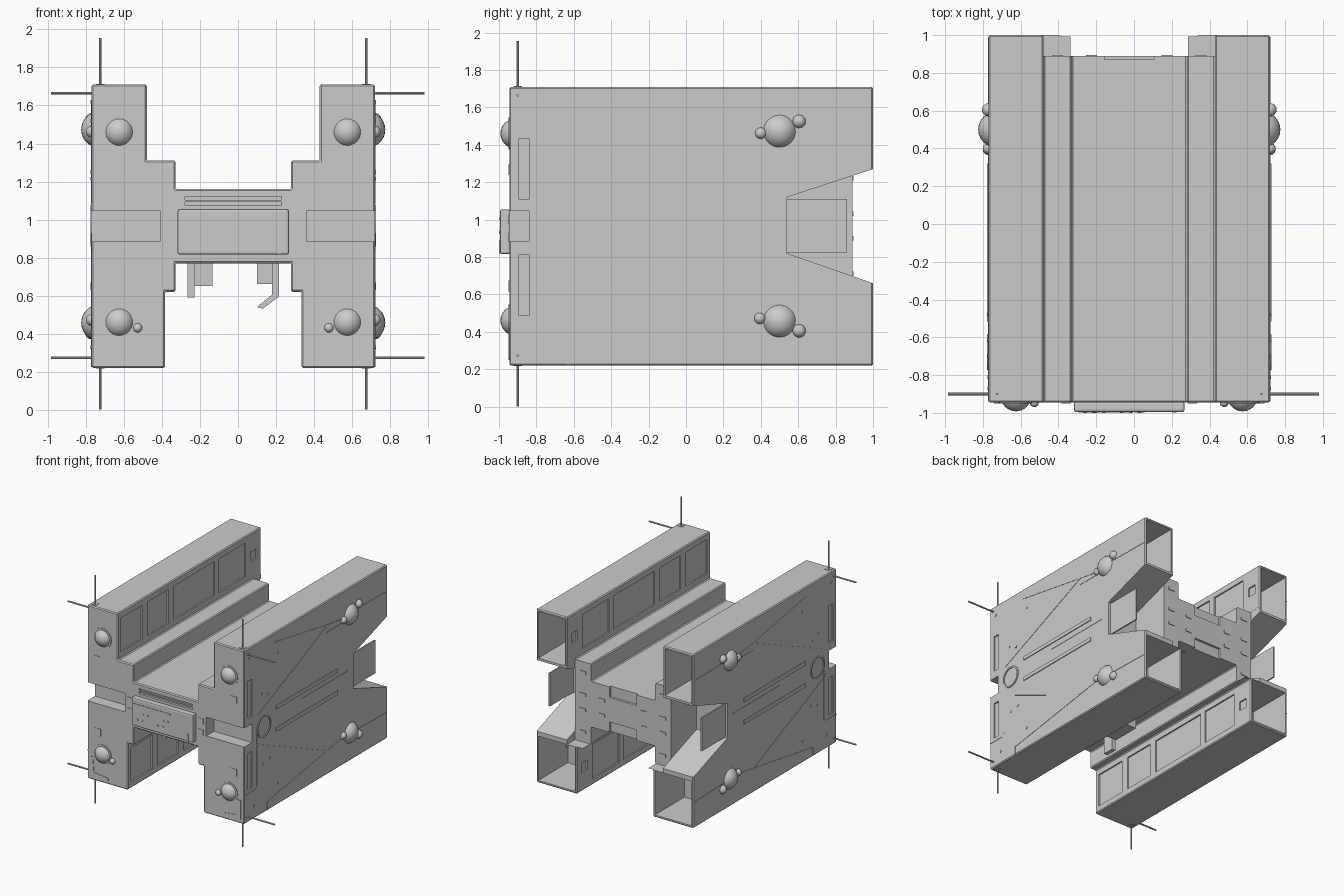
import bpy, bmesh, math
from mathutils import Matrix, Vector

CX = -0.025          # hull centre line
HW = 0.745           # hull half width
FRONT, BACK = -0.945, 1.0
MIDZ = 0.965

hull_grey = bpy.data.materials.new("hull_grey")
hull_grey.diffuse_color = (0.6, 0.6, 0.6, 1)


def finish(name, bm, smooth=False):
    bmesh.ops.recalc_face_normals(bm, faces=bm.faces)
    me = bpy.data.meshes.new(name)
    bm.to_mesh(me)
    bm.free()
    me.materials.append(hull_grey)
    ob = bpy.data.objects.new(name, me)
    ob.location.x = CX
    bpy.context.collection.objects.link(ob)
    if smooth:
        for p in me.polygons:
            p.use_smooth = len(p.vertices) < 5
    return ob


def box(bm, x0, x1, y0, y1, z0, z1):
    m = Matrix.Translation(((x0 + x1) / 2, (y0 + y1) / 2, (z0 + z1) / 2))
    m = m @ Matrix.Diagonal((abs(x1 - x0), abs(y1 - y0), abs(z1 - z0), 1))
    bmesh.ops.create_cube(bm, size=1, matrix=m)


def prism(bm, pts, a, b, axis):
    """Extrude a 2D outline from a to b along axis ('x': pts are y,z; 'y': pts are x,z)."""
    def co(p, t):
        return (t, p[0], p[1]) if axis == 'x' else (p[0], t, p[1])
    v0 = [bm.verts.new(co(p, a)) for p in pts]
    v1 = [bm.verts.new(co(p, b)) for p in pts]
    bm.faces.new(v0)
    bm.faces.new(v1[::-1])
    n = len(pts)
    for i in range(n):
        bm.faces.new((v0[i], v0[(i + 1) % n], v1[(i + 1) % n], v1[i]))


def rod(bm, a, b, r, seg=8):
    a, b = Vector(a), Vector(b)
    d = b - a
    m = Matrix.Translation((a + b) / 2) @ d.to_track_quat('Z', 'Y').to_matrix().to_4x4()
    bmesh.ops.create_cone(bm, cap_ends=True, segments=seg, radius1=r, radius2=r,
                          depth=d.length, matrix=m)


def ball(bm, p, r):
    bmesh.ops.create_uvsphere(bm, u_segments=24, v_segments=16, radius=r,
                              matrix=Matrix.Translation(p))


# Hull: H-shaped outline run front to back
half = [(0.305, 1.16), (0.305, 1.31), (0.455, 1.31), (0.455, 1.71), (HW, 1.71),
        (HW, 0.22), (0.36, 0.22), (0.36, 0.62), (0.305, 0.62), (0.305, 0.77)]
bm = bmesh.new()
prism(bm, half + [(-x, z) for x, z in reversed(half)], FRONT, BACK, 'y')
hull = finish("hull", bm)
bev = hull.modifiers.new("soft_edges", 'BEVEL')
bev.width, bev.segments = 0.008, 1


def cut(name, bm):
    c = finish(name, bm)
    c.hide_render = True
    c.hide_set(True)
    c.display_type = 'WIRE'
    mod = hull.modifiers.new(name, 'BOOLEAN')
    mod.operation, mod.solver, mod.object = 'DIFFERENCE', 'EXACT', c


# Rear gap between the legs, behind the centre block
bm = bmesh.new()
box(bm, -0.456, 0.456, 0.89, 1.1, 0.621, 1.32)
cut("rear_gap_cutter", bm)

# Flared notches in the sides, front slots, hollow leg ends, inset panels
bm = bmesh.new()
for s in (-1, 1):
    prism(bm, [(0.54, 0.82), (0.54, 1.12), (1.1, 1.303), (1.1, 0.625)], s * 0.455, s * 0.9, 'x')
    box(bm, s * 0.385, s * 0.9, -1.1, -0.84, 0.885, 1.045)
    box(bm, s * 0.475, s * 0.727, 0.6, 1.1, 1.29, 1.69)
    box(bm, s * 0.38, s * 0.727, 0.6, 1.1, 0.24, 0.62)
    for z0, z1 in ((1.11, 1.43), (0.49, 0.81)):
        box(bm, s * 0.733, s * 0.9, -0.895, -0.837, z0, z1)
    for face, zc in ((0.455, 1.51), (0.36, 0.42)):
        for y0, y1, h in ((-0.9, -0.61, 0.145), (-0.54, -0.26, 0.145), (-0.19, 0.37, 0.145),
                          (0.43, 0.79, 0.145), (0.86, 0.94, 0.04)):
            box(bm, s * (face - 0.03), s * (face + 0.012), y0, y1, zc - h, zc + h)
# front vent and rear-face recesses
box(bm, -0.255, 0.255, -1.1, -0.925, 1.075, 1.12)
box(bm, -0.13, 0.13, 0.87, 1.05, 1.07, 1.3)
box(bm, -0.13, 0.13, 0.87, 1.05, 0.65, 0.86)
cut("detail_cutter", bm)

# Slat inside the front vent
bm = bmesh.new()
box(bm, -0.255, 0.255, -0.94, -0.92, 1.092, 1.102)
finish("vent_slat", bm)

# Control panel on the front with its markings
bm = bmesh.new()
box(bm, -0.293, 0.293, -0.995, -0.94, 0.815, 1.055)
panel = finish("front_panel", bm)
b = panel.modifiers.new("soft_edges", 'BEVEL')
b.width, b.segments = 0.012, 2
bm = bmesh.new()
for x0, x1, z0, z1 in ((-0.27, 0.02, 0.997, 1.01), (0.03, 0.08, 0.997, 1.01), (0.23, 0.25, 0.82, 0.88)):
    box(bm, x0, x1, -0.999, -0.99, z0, z1)
for x, z in ((-0.18, 0.935), (-0.135, 0.935), (0.01, 0.935), (0.055, 0.935),
             (-0.235, 0.88), (-0.19, 0.88), (-0.04, 0.88), (0.01, 0.88)):
    rod(bm, (x, -0.99, z), (x, -1.0, z), 0.008)
finish("panel_buttons", bm)

# Small square plates on the front
bm = bmesh.new()
for s in (-1, 1):
    for x, z, h in ((0.65, 1.268, 0.027), (0.645, 0.645, 0.03), (0.335, 1.0, 0.024), (0.335, 0.905, 0.024)):
        box(bm, s * x - h, s * x + h, FRONT - 0.004, FRONT + 0.01, z - h, z + h)
    prism(bm, [(s * 0.715, 0.42), (s * 0.69, 0.42), (s * 0.68, 0.29), (s * 0.545, 0.272),
               (s * 0.545, 0.25), (s * 0.715, 0.255)], FRONT - 0.004, FRONT + 0.01, 'y')
finish("front_plates", bm)

# Small fittings on the rear face
bm = bmesh.new()
for s in (-1, 1):
    for x, z in ((0.2, 1.03), (0.2, 0.9), (0.38, 1.22), (0.38, 1.03), (0.38, 0.9), (0.38, 0.71)):
        box(bm, s * x - 0.03, s * x + 0.03, 0.88, 0.896, z - 0.012, z + 0.012)
finish("rear_fittings", bm)

# Domes: large sensors on front and sides, small ones beside them
bm = bmesh.new()
for s in (-1, 1):
    for z in (1.46, 0.46):
        ball(bm, (s * 0.6, -0.912, z), 0.08)
        rod(bm, (s * 0.6, -0.93, z), (s * 0.6, -0.95, z), 0.086, 24)
    ball(bm, (s * 0.503, -0.945, 0.43), 0.024)
    for y, z, r, out in ((0.5, 1.473, 0.095, 0.705), (0.5, 0.457, 0.095, 0.705),
                         (0.605, 1.525, 0.035, 0.745), (0.4, 1.462, 0.03, 0.745),
                         (0.605, 0.405, 0.035, 0.745), (0.395, 0.472, 0.03, 0.745)):
        ball(bm, (s * out, y, z), r)
finish("sensor_domes", bm, True)

# Antennas at the four front corners
bm = bmesh.new()
for s in (-1, 1):
    for z0, z1 in ((1.70, 1.955), (0.23, 0.0)):
        rod(bm, (s * 0.7, -0.9, z0), (s * 0.7, -0.9, z1), 0.007)
    for z in (1.665, 0.272):
        rod(bm, (s * 0.73, -0.9, z), (s * 1.0 + (0.02 if s < 0 else 0) * 2 + (0.005 if s > 0 else 0), -0.9, z), 0.007)
    for z in (1.71, 0.22):
        box(bm, s * 0.7 - 0.022, s * 0.7 + 0.022, -0.922, -0.878, z - 0.004, z + 0.004)
finish("antennas", bm)

# Side seams, strips and ring
seams = [(-0.75, 1.09, 0.19, 1.5), (0.19, 1.5, 0.42, 1.47), (-0.53, 1.625, 0.36, 1.47),
         (0.18, 1.44, 0.42, 1.44), (0.58, 1.485, 0.99, 1.48), (-0.82, 0.86, 0.17, 0.425),
         (-0.63, 0.295, 0.42, 0.46), (-0.63, 0.295, -0.63, 0.225), (0.58, 0.45, 0.99, 0.44),
         (-0.17, 1.0, 0.46, 1.0), (-0.77, 0.48, -0.77, 0.94), (-0.94, 0.46, -0.79, 0.46)]
bm = bmesh.new()
for s in (-1, 1):
    for y0, z0, y1, z1 in seams:
        n = Vector((z0 - z1, y1 - y0)).normalized() * 0.005
        prism(bm, [(y0 + n.x, z0 + n.y), (y1 + n.x, z1 + n.y), (y1 - n.x, z1 - n.y),
                   (y0 - n.x, z0 - n.y)], s * 0.74, s * 0.748, 'x')
    for z in (1.063, 0.873):
        box(bm, s * 0.74, s * 0.752, -0.515, 0.32, z - 0.016, z + 0.016)
    for y, z in ((-0.87, 1.62), (-0.48, 1.52), (-0.7, 1.25), (-0.615, 1.215), (-0.68, 0.64),
                 (-0.595, 0.66), (-0.485, 0.405), (-0.81, 0.33)):
        rod(bm, (s * 0.74, y, z), (s * 0.75, y, z), 0.01)
finish("side_seams", bm)

bm = bmesh.new()
for s in (-1, 1):
    rings = []
    for r, x in ((0.094, 0.74), (0.094, 0.752), (0.08, 0.752), (0.08, 0.74)):
        rings.append([bm.verts.new((s * x, -0.68 + r * math.cos(i * math.pi / 16),
                                    MIDZ + r * math.sin(i * math.pi / 16))) for i in range(32)])
    for k in range(4):
        p, q = rings[k], rings[(k + 1) % 4]
        for i in range(32):
            j = (i + 1) % 32
            bm.faces.new((p[i], p[j], q[j], q[i]))
finish("side_rings", bm)

# Upright plates standing in the rear notches
bm = bmesh.new()
for s in (-1, 1):
    box(bm, s * 0.715, s * 0.727, 0.535, 0.86, 0.825, 1.11)
finish("notch_plates", bm)

# Fittings hanging beneath the centre block
bm = bmesh.new()
box(bm, -0.205, -0.11, -0.5, -0.25, 0.65, 0.78)
box(bm, 0.125, 0.205, -0.5, -0.25, 0.66, 0.78)
box(bm, -0.24, -0.205, -0.65, -0.55, 0.59, 0.78)
prism(bm, [(0.205, 0.78), (0.24, 0.78), (0.24, 0.595), (0.155, 0.53), (0.125, 0.54), (0.205, 0.605)],
      -0.65, -0.55, 'y')
finish("belly_fittings", bm)
